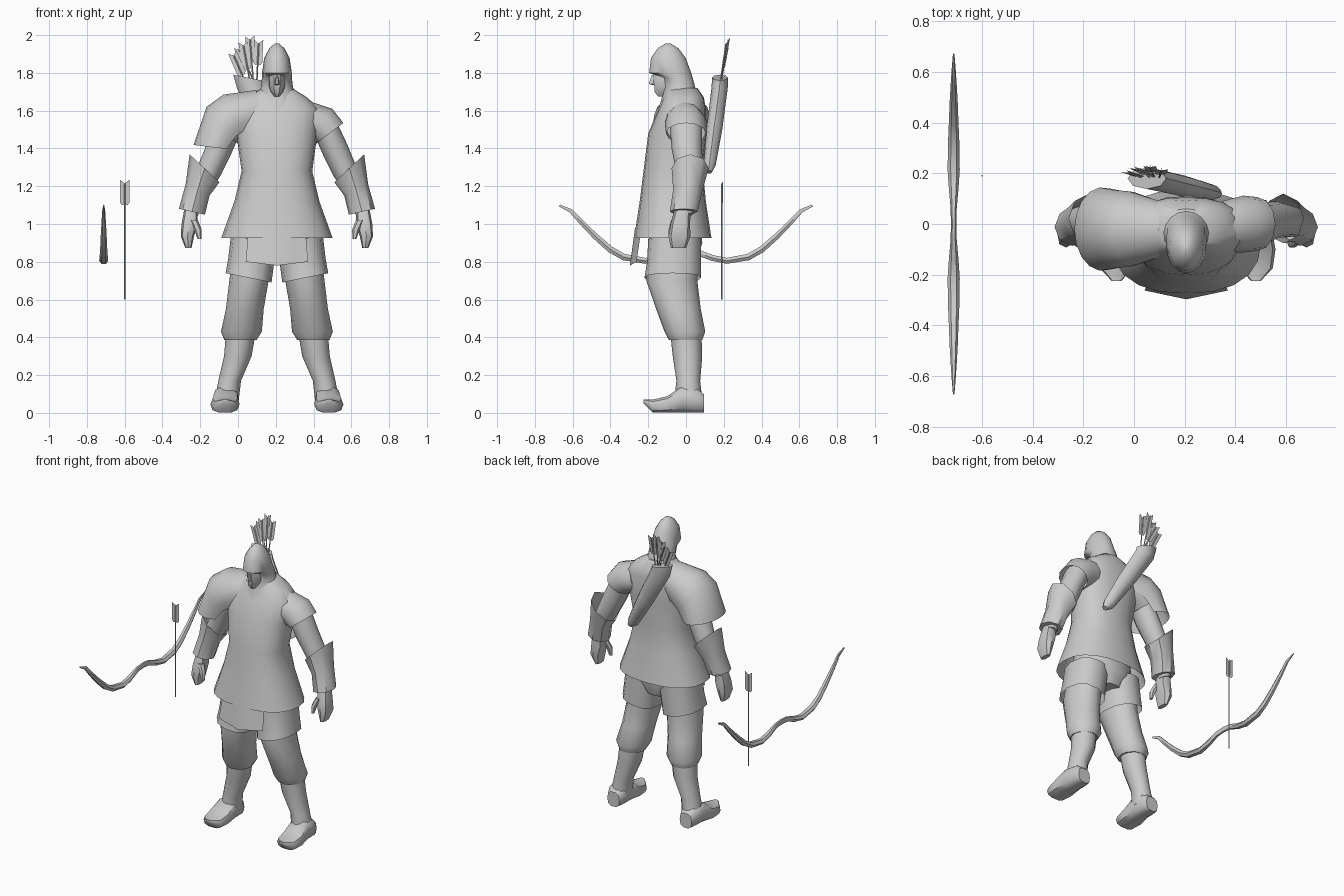
import bpy, bmesh, math
from mathutils import Vector

if "Cube" in bpy.data.objects:
    bpy.data.objects.remove(bpy.data.objects["Cube"])

CX = 0.206   # body centre line
grey = bpy.data.materials.new("light grey")
grey.diffuse_color = (0.6, 0.6, 0.6, 1)
grey.use_nodes = True
grey.node_tree.nodes["Principled BSDF"].inputs["Base Color"].default_value = grey.diffuse_color


def finish(name, bm, ox=0.0, mirror=False):
    bmesh.ops.recalc_face_normals(bm, faces=bm.faces)
    me = bpy.data.meshes.new(name)
    bm.to_mesh(me)
    bm.free()
    me.materials.append(grey)
    ob = bpy.data.objects.new(name, me)
    ob.location.x = ox
    bpy.context.collection.objects.link(ob)
    if mirror:
        ob.modifiers.new("mirror", 'MIRROR').use_clip = False
    return ob


def sec(x, y, z, a, b, t=0.0):
    """Section lying across x and y, tilted by t around y."""
    return Vector((x, y, z)), Vector((math.cos(t), 0, math.sin(t))) * a, Vector((0, b, 0))


def span(z, a, front, back):
    """Level section on the centre line from its front and back limits."""
    return sec(0, (front + back) / 2, z, a, (back - front) / 2)


def upright(x, y, z, a, h):
    """Section facing along y."""
    return Vector((x, y, z)), Vector((a, 0, 0)), Vector((0, 0, h))


def loft(name, secs, n=12, power=1.0, caps=(True, True), ox=CX, mirror=False, arc=None):
    bm = bmesh.new()
    rings = []
    for c, u, v in secs:
        ring = []
        for i in range(n):
            if arc:
                w = math.radians(arc[0] + (arc[1] - arc[0]) * i / (n - 1))
            else:
                w = 2 * math.pi * i / n
            cu, sv = math.cos(w), math.sin(w)
            cu = math.copysign(abs(cu) ** power, cu)
            sv = math.copysign(abs(sv) ** power, sv)
            ring.append(bm.verts.new(c + u * cu + v * sv))
        rings.append(ring)
    for r, s in zip(rings, rings[1:]):
        for i in range(n - 1 if arc else n):
            j = (i + 1) % n
            bm.faces.new((r[i], r[j], s[j], s[i]))
    if not arc:
        if caps[0]:
            bm.faces.new(rings[0])
        if caps[1]:
            bm.faces.new(rings[-1])
    return finish(name, bm, ox, mirror)


# Tunic with flared skirt, open below
loft("tunic", [
    span(1.72, .08, -.10, .06), span(1.67, .16, -.12, .095), span(1.61, .225, -.145, .105),
    span(1.48, .215, -.20, .11), span(1.28, .187, -.225, .09), span(1.12, .225, -.245, .105),
    span(.925, .295, -.275, .135)], n=20, power=.85, caps=(True, False))

# Hanging front panel of the tunic
bm = bmesh.new()
rows = []
for z, w, y0, dip in ((.98, .15, -.235, 0), (.80, .165, -.262, .02)):
    rows.append([bm.verts.new((w * k / 2, y0 - .035 * (1 - abs(k) / 2), z - dip * (1 - abs(k) / 2)))
                 for k in (-2, -1, 0, 1, 2)])
for i in range(4):
    bm.faces.new((rows[0][i], rows[0][i + 1], rows[1][i + 1], rows[1][i]))
finish("tunic_front_panel", bm, CX)

# Hips and flared shorts
loft("hips", [span(1.05, .19, -.2, .08), span(.9, .21, -.2, .09), span(.81, .1, -.15, .06)], n=14)
loft("shorts_leg", [sec(.12, -.06, .92, .125, .14, .1), sec(.137, -.063, .80, .122, .143, .15),
                    sec(.15, -.07, .715, .124, .15, .2)],
     n=12, power=.85, caps=(True, False), mirror=True)

# Trouser legs, shins and boots
loft("trouser_leg", [
    sec(.115, -.06, .92, .11, .13), sec(.148, -.075, .70, .104, .135), sec(.17, -.04, .55, .10, .118),
    sec(.188, -.006, .43, .108, .108), sec(.193, -.002, .385, .085, .088)], mirror=True)
loft("boot_shaft", [
    sec(.193, 0, .41, .078, .082), sec(.207, .008, .3, .073, .078), sec(.25, .012, .17, .06, .063),
    sec(.267, .012, .06, .064, .075)], mirror=True)
loft("boot_foot", [
    upright(.27, .095, .05, .045, .05), upright(.27, .06, .065, .062, .065),
    upright(.27, -.02, .072, .067, .072), upright(.275, -.1, .045, .077, .045),
    upright(.275, -.175, .036, .066, .036), upright(.275, -.225, .062, .018, .01)],
     n=10, power=.75, mirror=True)

# Hood and face
loft("hood", [
    span(1.955, .012, -.11, -.08), span(1.93, .04, -.15, -.04), span(1.88, .067, -.185, -.002),
    span(1.80, .079, -.195, .028), span(1.775, .079, -.13, .035), span(1.72, .086, -.12, .05),
    span(1.66, .118, -.13, .085), span(1.60, .16, -.15, .10)], n=16)
loft("face", [
    span(1.81, .04, -.175, 0), span(1.77, .047, -.178, 0), span(1.73, .046, -.172, 0),
    span(1.70, .036, -.17, -.02), span(1.675, .016, -.15, -.06)], n=10, power=.9)
loft("nose", [span(1.785, .006, -.185, -.15), span(1.742, .014, -.2, -.15),
              span(1.735, .01, -.18, -.15)], n=6)

# Arms: short sleeve, arm, bracer, hand and thumb
loft("sleeve", [sec(.14, -.01, 1.55, .105, .10, 1.2), sec(.225, 0, 1.53, .105, .112, .85),
                sec(.28, 0, 1.48, .09, .106, .65)], caps=(True, False), mirror=True)
loft("arm", [sec(.255, 0, 1.51, .07, .085, .65), sec(.31, .005, 1.39, .07, .08, .5),
             sec(.355, .018, 1.29, .066, .072, .5), sec(.42, .01, 1.17, .055, .06, .4),
             sec(.455, -.01, 1.05, .036, .045, .25)], mirror=True)
loft("bracer", [sec(.383, .022, 1.295, .108, .098, .75), sec(.42, .01, 1.18, .07, .078, .45),
                sec(.45, -.012, 1.065, .071, .074, .22)], n=8, caps=(False, True), mirror=True)
loft("hand", [sec(.455, -.018, 1.08, .035, .042), sec(.462, -.03, 1.0, .043, .052),
              sec(.474, -.035, .935, .035, .058), sec(.468, -.04, .872, .016, .04)],
     n=8, power=.8, mirror=True)
loft("thumb", [sec(.44, -.06, 1.02, .022, .022), sec(.418, -.075, .97, .02, .02),
               sec(.41, -.08, .92, .01, .012)], n=6, mirror=True)

# Shoulder cape on one side, open underneath
cape = []
for x, z, a, b, t in ((.10, 1.60, .11, .11, 1.5), (.22, 1.56, .14, .15, 1.1),
                      (.275, 1.52, .14, .155, .8), (.33, 1.405, .112, .165, .12)):
    c = Vector((-x, -.02, z))
    cape.append((c, Vector((0, b, 0)), Vector((-math.cos(t), 0, math.sin(t))) * a))
loft("shoulder_cape", cape, n=13, arc=(-35, 215))

# Quiver across the back
loft("quiver", [sec(-.155, .18, 1.775, .078, .042, -.2), sec(-.14, .178, 1.72, .07, .043, .1),
                sec(-.01, .15, 1.5, .055, .042, .45), sec(.10, .125, 1.31, .038, .032, .5),
                sec(.125, .12, 1.275, .018, .018, .5)], n=8)


def arrow(name, foot, nock, width=.024):
    """Thin square shaft with flat fletching at the nock end."""
    foot, nock = Vector(foot), Vector(nock)
    d = (nock - foot).normalized()
    side = Vector((d.z, 0, -d.x)).normalized()
    deep = d.cross(side)
    r = .004
    loft(name + "_shaft", [(p, side * r, deep * r) for p in (foot, nock - d * .02)], n=4, ox=0)
    bm = bmesh.new()
    for s in (-1, 1):
        bm.faces.new([bm.verts.new(nock + d * k + side * s * w) for k, w in
                      ((-.02, 0), (0, width), (-.12, width), (-.135, width * .6), (-.13, 0))])
    # narrow third vane
    bm.faces.new([bm.verts.new(nock + d * k + deep * w) for k, w in
                  ((-.02, 0), (-.005, .007), (-.12, .007), (-.13, 0))])
    finish(name + "_fletching", bm)


# Arrows in the quiver and one loose arrow
for i, (x, y, z) in enumerate(((-.03, .205, 1.91), (.025, .215, 1.965), (.062, .228, 1.995),
                               (.11, .215, 1.975), (.0, .22, 1.94))):
    arrow(f"quiver_arrow_{i + 1}", (.085 + .012 * (i - 2), .175, 1.70), (x, y, z))
arrow("loose_arrow", (-.6, .19, .6), (-.6, .19, 1.235), .026)

# Recurved bow, symmetric along y
half = [(.67, 1.098, .003, .006), (.61, 1.07, .008, .012), (.55, 1.005, .012, .015),
        (.48, .935, .016, .018), (.40, .865, .019, .02), (.33, .825, .022, .02),
        (.215, .805, .024, .018), (.14, .82, .019, .018), (.06, .85, .012, .018)]
path = [(-y, z, a, h) for y, z, a, h in half] + [(0, .855, .011, .018)] + half[::-1]
bow = []
for i, (y, z, a, h) in enumerate(path):
    p, q = path[max(i - 1, 0)], path[min(i + 1, len(path) - 1)]
    across = Vector((0, p[1] - q[1], q[0] - p[0])).normalized()
    bow.append((Vector((-.711, y, z)), Vector((a, 0, 0)), across * h))
loft("bow", bow, n=6, ox=0)

# Smooth shading with sharp edges kept
for ob in bpy.data.objects:
    ob.select_set(True)
    bpy.context.view_layer.objects.active = ob
bpy.ops.object.shade_smooth_by_angle(angle=math.radians(45))
